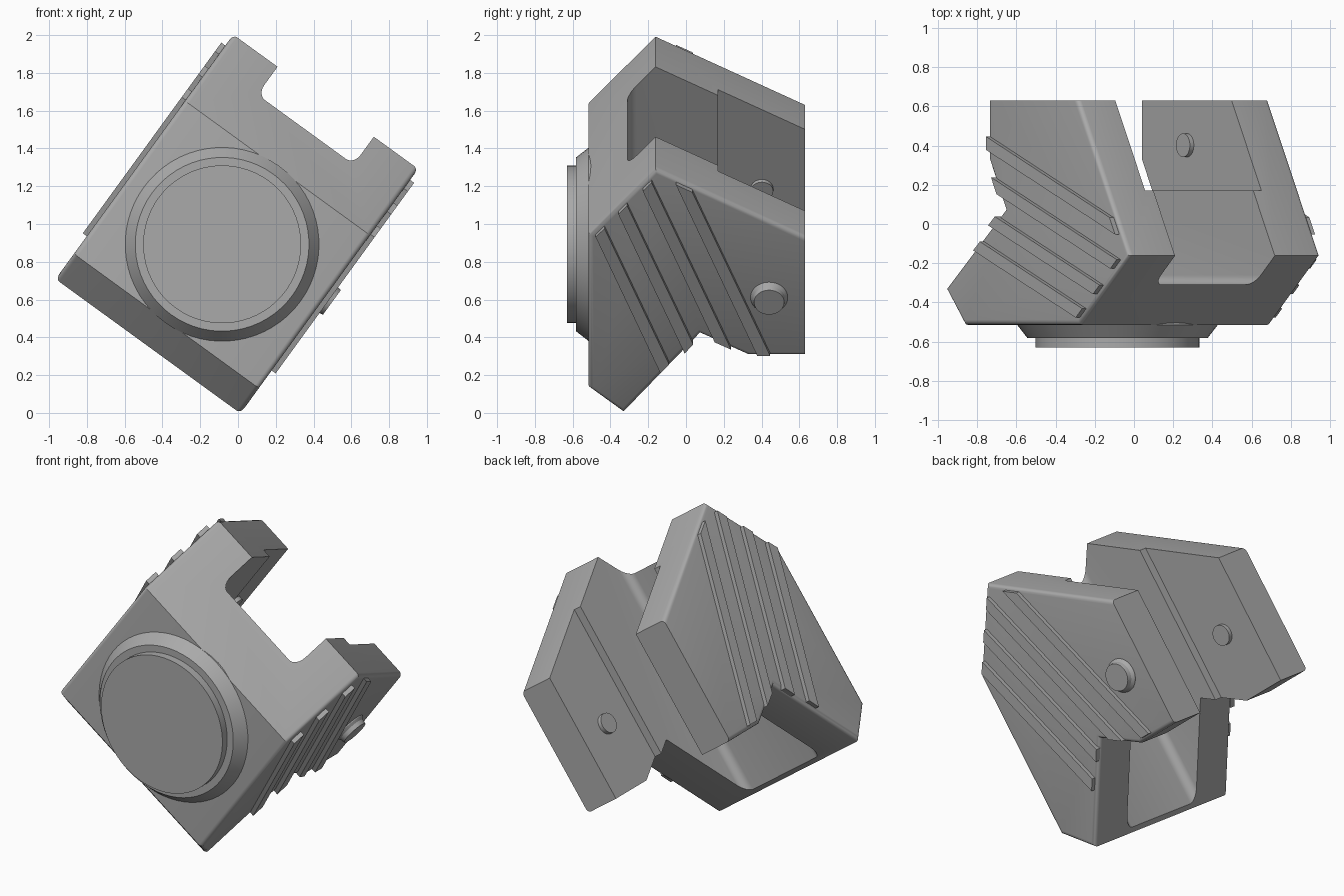
import bpy, bmesh
from math import radians
from mathutils import Matrix, Vector

if "Cube" in bpy.data.objects:
    bpy.data.objects.remove(bpy.data.objects["Cube"], do_unlink=True)

grey = bpy.data.materials.new("plain_grey")
grey.use_nodes = True
COLOUR = (0.4, 0.4, 0.4, 1)
grey.diffuse_color = COLOUR
grey.node_tree.nodes["Principled BSDF"].inputs["Base Color"].default_value = COLOUR

# Everything is modelled upright, then tilted about the front-back axis
TILT = Matrix.Translation((-0.006, 0, 1.0)) @ Matrix.Rotation(radians(36), 4, 'Y')
HALF, BACK = 0.605, 0.63


def finish(bm, name):
    bmesh.ops.recalc_face_normals(bm, faces=bm.faces)
    mesh = bpy.data.meshes.new(name)
    bm.to_mesh(mesh)
    bm.free()
    mesh.materials.append(grey)
    ob = bpy.data.objects.new(name, mesh)
    bpy.context.collection.objects.link(ob)
    ob.matrix_world = TILT
    return ob


def prism(points, direction):
    """Closed outline extruded along a direction."""
    bm = bmesh.new()
    face = bm.faces.new([bm.verts.new(p) for p in points])
    out = bmesh.ops.extrude_face_region(bm, geom=[face])
    moved = [g for g in out["geom"] if isinstance(g, bmesh.types.BMVert)]
    bmesh.ops.translate(bm, verts=moved, vec=direction)
    return bm


def round_edges(bm, rule, width, segments):
    edges = [e for e in bm.edges if rule(*[v.co for v in e.verts])]
    bmesh.ops.bevel(bm, geom=edges, offset=width, segments=segments,
                    profile=0.5, affect='EDGES')


def lathe(name, rings, centre, axis):
    """Stack of (distance, radius) rings along an axis, capped at both ends."""
    bm = bmesh.new()
    turn = Matrix.Translation(centre) @ Vector((0, 0, 1)).rotation_difference(Vector(axis)).to_matrix().to_4x4()
    loops = []
    for d, r in rings:
        out = bmesh.ops.create_circle(bm, segments=64, radius=r,
                                      matrix=turn @ Matrix.Translation((0, 0, d)))
        loops.append(out["verts"])
    for a, b in zip(loops, loops[1:]):
        for i in range(len(a)):
            j = (i + 1) % len(a)
            bm.faces.new((a[i], a[j], b[j], b[i]))
    bm.faces.new(loops[0])
    bm.faces.new(loops[-1])
    return finish(bm, name)


# Body: side profile extruded across the width, outer edges rounded
profile = [(-0.515, -0.635), (-0.33, -0.8), (0.075, -0.283), (0.33, -0.425),
           (BACK, -0.425), (BACK, 0.353), (-0.162, 0.8), (-0.515, 0.366)]
bm = prism([(-HALF, y, z) for y, z in profile], (2 * HALF, 0, 0))
round_edges(bm, lambda a, b: abs(a.x - b.x) < 0.01 and min(a.y, b.y) < BACK - 0.01, 0.025, 4)
body = finish(bm, "clamp_body")

# Channel open at the back, slightly wider towards the arm ends
section = [(-0.315, -0.31), (0.315, -0.31), (0.315, 0.17), (0.367, 0.17),
           (0.367, 1), (-0.367, 1), (-0.367, 0.17), (-0.315, 0.17)]
bm = prism([(x, y, -1.2) for x, y in section], (0, 0, 2.4))
round_edges(bm, lambda a, b: abs(a.z - b.z) > 1 and a.y < -0.3, 0.05, 6)
cutter = finish(bm, "channel_cutter")
cutter.hide_render = True
cut = body.modifiers.new("channel", 'BOOLEAN')
cut.operation, cut.solver, cut.object = 'DIFFERENCE', 'EXACT', cutter
bpy.context.view_layer.update()
bpy.context.view_layer.objects.active = body
body.select_set(True)
bpy.ops.object.modifier_apply(modifier=cut.name)
bpy.data.objects.remove(cutter, do_unlink=True)

# Slanted grip ribs on both outer sides: top y, top z, end slope, bottom z, end slope
LEAN, RIB_HALF, RIB_OUT = 0.385, 0.034, 0.026
ribs = [(-0.455, 0.40, 1.22, -0.49, 1.28), (-0.335, 0.55, 1.22, -0.36, 1.28),
        (-0.205, 0.70, 1.22, -0.34, -0.55), (-0.01, 0.69, -0.56, -0.405, 0)]
for label, side in (("left", 1), ("right", -1)):
    for n, (y, top, s_top, low, s_low) in enumerate(ribs, 1):
        ends = []
        for z, s in ((top, s_top), (low, s_low)):
            yc = y + LEAN * (top - z)
            d = RIB_HALF / (1 + LEAN * s)
            ends.append([(side * (HALF - 0.01), yc + k * d, z + k * d * s) for k in (-1, 1)])
        bm = prism(ends[0] + ends[1][::-1], (side * (RIB_OUT + 0.01), 0, 0))
        finish(bm, f"{label}_grip_rib_{n}")

    # Small stud on the inner face of each arm
    lathe(f"{label}_inner_stud", [(-0.01, 0.06), (0.025, 0.06)],
          (side * 0.367, 0.402, -0.035), (-side, 0, 0))

# Larger pin on one outer side, with a flared base
lathe("outer_pin", [(-0.01, 0.1), (0.005, 0.098), (0.02, 0.085), (0.046, 0.08)],
      (HALF, 0.44, -0.04), (1, 0, 0))

# Front dial: sloped collar and raised disc
lathe("front_collar", [(-0.02, 0.513), (0, 0.513), (0.068, 0.46)],
      (0, -0.515, -0.133), (0, -1, 0))
lathe("front_disc", [(0.05, 0.418), (0.115, 0.418)],
      (0, -0.515, -0.133), (0, -1, 0))

# Smooth the rounded parts, keeping hard edges
bpy.ops.object.select_all(action='DESELECT')
for ob in bpy.context.scene.objects:
    if ob.type == 'MESH':
        ob.select_set(True)
bpy.ops.object.shade_smooth_by_angle(angle=radians(25))
